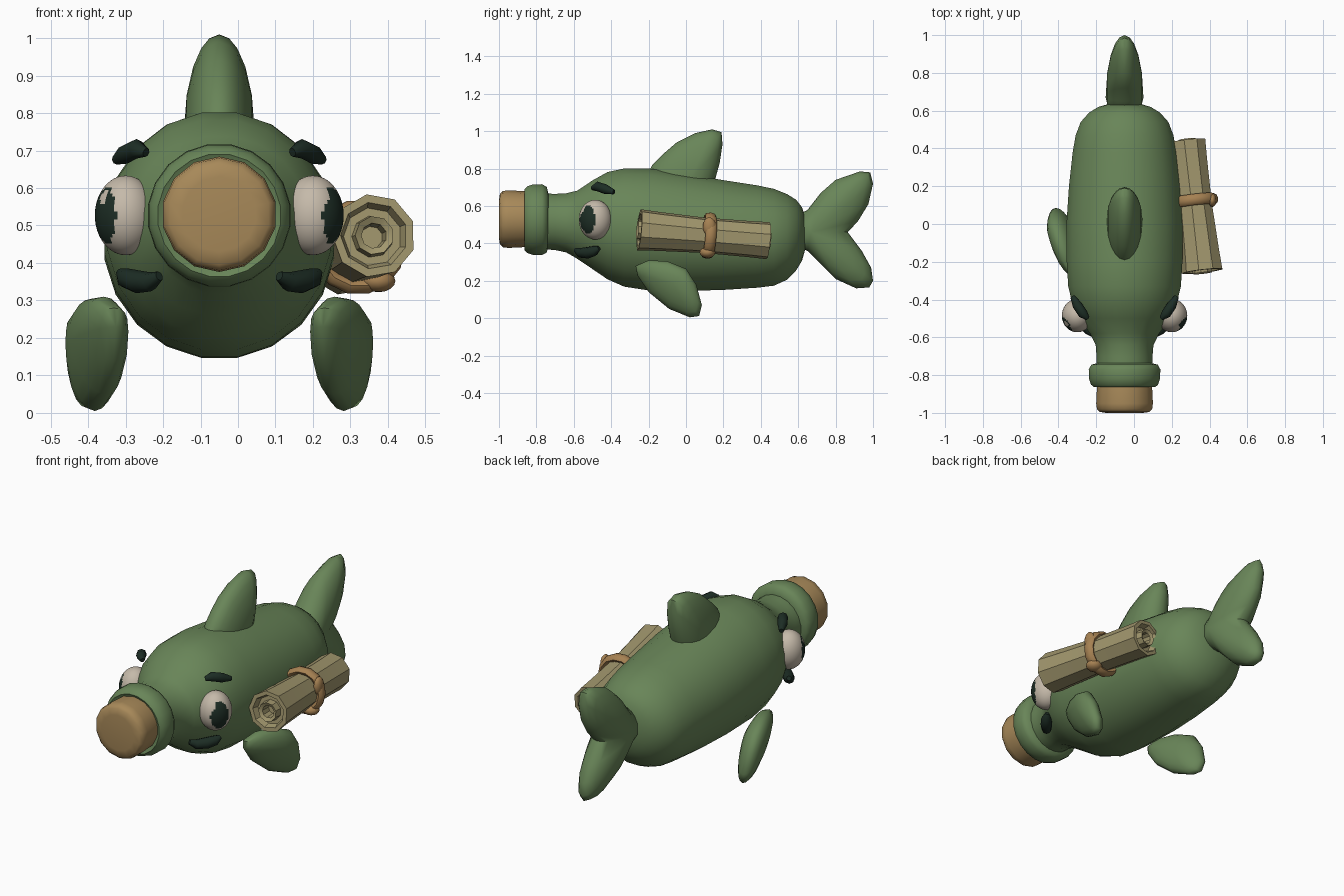
import bpy, bmesh, math
from mathutils import Matrix, Vector

if "Cube" in bpy.data.objects:
    bpy.data.objects.remove(bpy.data.objects["Cube"], do_unlink=True)

CX = -0.05  # centre line of the fish


def material(name, rgb):
    m = bpy.data.materials.new(name)
    m.use_nodes = True
    m.diffuse_color = (*rgb, 1)
    bsdf = m.node_tree.nodes["Principled BSDF"]
    bsdf.inputs["Base Color"].default_value = (*rgb, 1)
    bsdf.inputs["Roughness"].default_value = 0.8
    return m


GREEN = material("bottle green", (0.14, 0.235, 0.098))
CORK = material("cork brown", (0.39, 0.25, 0.10))
PAPER = material("parchment", (0.36, 0.31, 0.155))
ROPE = material("rope tan", (0.38, 0.22, 0.085))
WHITE = material("eye white", (0.56, 0.49, 0.40))
DARK = material("dark green", (0.012, 0.026, 0.018))


def finish(bm, name, mats, angle=50):
    bmesh.ops.recalc_face_normals(bm, faces=bm.faces)
    mesh = bpy.data.meshes.new(name)
    bm.to_mesh(mesh)
    bm.free()
    for m in mats:
        mesh.materials.append(m)
    ob = bpy.data.objects.new(name, mesh)
    bpy.context.collection.objects.link(ob)
    bpy.ops.object.select_all(action='DESELECT')
    ob.select_set(True)
    bpy.context.view_layer.objects.active = ob
    bpy.ops.object.shade_smooth_by_angle(angle=math.radians(angle))
    return ob


def bridge(bm, a, b):
    for i in range(len(a)):
        j = (i + 1) % len(a)
        bm.faces.new((a[i], a[j], b[j], b[i]))


def lathe(name, rows, mat, segs=20, matrix=Matrix.Translation((CX, 0, 0)), angle=50):
    """Rows are (y, centre z, radius x, radius z); both ends are capped."""
    bm = bmesh.new()
    rings = []
    for y, zc, rx, rz in rows:
        ring = []
        for i in range(segs):
            a = math.tau * (i + 0.5) / segs
            ring.append(bm.verts.new((rx * math.cos(a), y, zc + rz * math.sin(a))))
        rings.append(ring)
    for a, b in zip(rings, rings[1:]):
        bridge(bm, a, b)
    bm.faces.new(rings[0])
    bm.faces.new(rings[-1])
    bm.transform(matrix)
    return finish(bm, name, [mat], angle)


def fin(name, outline, root, thick, place):
    """Pillow-shaped fin: outline in (y, z), swelling towards the root."""
    bm = bmesh.new()

    def ring(s, h):
        return [bm.verts.new(place(h, root[0] + (y - root[0]) * s, root[1] + (z - root[1]) * s))
                for y, z in outline]
    edge = ring(1, 0)
    for side in (1, -1):
        last = edge
        for s in (0.96, 0.86, 0.68, 0.4):
            new = ring(s, side * thick * math.sqrt(1 - s * s))
            bridge(bm, last, new)
            last = new
        tip = bm.verts.new(place(side * thick, *root))
        for i in range(len(last)):
            bm.faces.new((last[i], last[(i + 1) % len(last)], tip))
    return finish(bm, name, [GREEN], 60)


def ellipsoid(name, centre, radii, mat):
    bm = bmesh.new()
    bmesh.ops.create_uvsphere(bm, u_segments=12, v_segments=8, radius=1)
    bm.transform(Matrix.Translation(centre) @ Matrix.Diagonal((*radii, 1)))
    return finish(bm, name, [mat])


def tube(name, points, radii, mat, segs=8):
    """Tapered tube through a few points."""
    bm = bmesh.new()
    pts = [Vector(p) for p in points]
    rings = []
    for i, (p, r) in enumerate(zip(pts, radii)):
        t = (pts[min(i + 1, len(pts) - 1)] - pts[max(i - 1, 0)]).normalized()
        u = t.cross(Vector((0, 0, 1))).normalized()
        v = u.cross(t)
        rings.append([bm.verts.new(p + r * (u * math.cos(k * math.tau / segs) + v * math.sin(k * math.tau / segs)))
                      for k in range(segs)])
    for a, b in zip(rings, rings[1:]):
        bridge(bm, a, b)
    bm.faces.new(rings[0])
    bm.faces.new(rings[-1])
    return finish(bm, name, [mat])


# Bottle body, lip and cork
body = [(-0.80, 0.52, 0.15, 0.15), (-0.70, 0.515, 0.15, 0.152), (-0.64, 0.51, 0.155, 0.16),
        (-0.58, 0.50, 0.185, 0.185), (-0.50, 0.50, 0.245, 0.24), (-0.42, 0.495, 0.28, 0.29),
        (-0.33, 0.485, 0.302, 0.32), (-0.20, 0.475, 0.31, 0.33), (0.02, 0.458, 0.31, 0.315),
        (0.20, 0.445, 0.298, 0.297), (0.38, 0.437, 0.278, 0.277), (0.47, 0.433, 0.262, 0.262),
        (0.54, 0.435, 0.235, 0.232), (0.59, 0.445, 0.19, 0.19), (0.62, 0.45, 0.14, 0.145),
        (0.64, 0.455, 0.07, 0.08)]
lathe("bottle_body", body, GREEN)
lip = [(-0.735, 0.14), (-0.745, 0.178), (-0.77, 0.192), (-0.82, 0.19), (-0.85, 0.18), (-0.863, 0.165), (-0.85, 0.14)]
lathe("bottle_lip", [(y, 0.527, r, r) for y, r in lip], GREEN)
cork = [(-0.80, 0.145), (-0.87, 0.15), (-0.95, 0.154), (-0.98, 0.15), (-0.995, 0.135), (-1.0, 0.10)]
lathe("cork", [(y, 0.53, r, r) for y, r in cork], CORK, 14)

# Dorsal and tail fins
fin("dorsal_fin", [(-0.22, 0.74), (-0.18, 0.82), (-0.12, 0.88), (-0.05, 0.94), (0.05, 0.99), (0.14, 1.01),
                   (0.19, 0.995), (0.195, 0.93), (0.18, 0.83), (0.15, 0.72), (0.10, 0.62), (-0.08, 0.62)],
    (0.02, 0.74), 0.095, lambda h, y, z: (CX + h, y, z))
fin("tail_fin", [(0.58, 0.54), (0.65, 0.58), (0.72, 0.67), (0.80, 0.74), (0.93, 0.785), (0.985, 0.78), (1.0, 0.72),
                 (0.975, 0.61), (0.92, 0.52), (0.865, 0.46), (0.94, 0.36), (0.99, 0.27), (1.0, 0.20),
                 (0.98, 0.165), (0.91, 0.16), (0.80, 0.21), (0.71, 0.30), (0.65, 0.36), (0.58, 0.39)],
    (0.67, 0.46), 0.1, lambda h, y, z: (CX + h, y, z))

FIN = [(-0.27, 0.28), (-0.2, 0.31), (-0.1, 0.305), (0, 0.265), (0.055, 0.18), (0.085, 0.07), (0.07, 0.012),
       (0.02, 0.005), (-0.09, 0.05), (-0.2, 0.14), (-0.26, 0.23)]

for side, label in ((1, "left"), (-1, "right")):
    # Side fins sweep outward towards the back
    fin(label + "_side_fin", FIN, (-0.07, 0.19), 0.07,
        lambda h, y, z: (CX + side * (0.325 + 0.32 * y + 0.15 * z + h), y, z))

    # Eye with pupil and highlight chosen by direction
    bm = bmesh.new()
    bmesh.ops.create_uvsphere(bm, u_segments=48, v_segments=32, radius=1)
    glint = Vector((0.36, -0.81, 0.46) if side > 0 else (0.72, -0.52, 0.46))
    for f in bm.faces:
        n = f.calc_center_median().normalized()
        n.x *= side
        az = math.degrees(math.atan2(n.y, n.x))
        pupil = ((az + 36) / 36) ** 2 + (n.z / 0.72) ** 2 < 1
        f.material_index = int(pupil and (n - glint).length > 0.2)
    bm.transform(Matrix.Translation((CX + side * 0.25, -0.485, 0.527)) @ Matrix.Diagonal((0.082, 0.088, 0.106, 1)))
    finish(bm, label + "_eye", [WHITE, DARK])

    # Brow above and curved cheek mark below the eye
    brow = [(0.195, -0.50, 0.695), (0.22, -0.475, 0.705), (0.25, -0.43, 0.69), (0.275, -0.385, 0.675)]
    mark = [(0.16, -0.59, 0.365), (0.185, -0.565, 0.35), (0.22, -0.525, 0.35), (0.25, -0.49, 0.36), (0.265, -0.465, 0.375)]
    tube(label + "_brow", [(CX + side * x, y, z) for x, y, z in brow], (0.012, 0.026, 0.026, 0.013), DARK)
    tube(label + "_cheek_mark", [(CX + side * x, y, z) for x, y, z in mark], (0.013, 0.026, 0.031, 0.027, 0.012), DARK)

# Rolled scroll with recessed ends, slung along the left side
front, back = Vector((0.363, -0.25, 0.473)), Vector((0.283, 0.44, 0.415))
axis = back - front
length = axis.length
turn = Matrix.Translation(front) @ Vector((0, 1, 0)).rotation_difference(axis).to_matrix().to_4x4()
roll = [(0.06, 0.03), (0.0, 0.034), (-0.01, 0.052), (0.035, 0.056), (0.035, 0.078), (0, 0.09), (0.0, 0.112)]
rows = roll + [(0.1, 0.106), (length / 2, 0.096), (length - 0.1, 0.098)]
rows += [(length - y, r * 0.9) for y, r in reversed(roll)]
lathe("scroll", [(y, 0, r, r) for y, r in rows], PAPER, 9, turn, 35)

# Cord tied round the scroll, with knots
band = []
for i in range(9):
    a = math.tau * i / 8
    band.append((0.375 + 0.03 * math.cos(a), 0.107 + 0.02 * math.sin(a)))
bm = bmesh.new()
rings = []
for k in range(14):
    b = math.tau * k / 14
    rings.append([bm.verts.new((r * math.cos(b), y, r * math.sin(b))) for y, r in band[:-1]])
for k in range(14):
    bridge(bm, rings[k], rings[(k + 1) % 14])
bm.transform(turn)
finish(bm, "scroll_cord", [ROPE])
ellipsoid("cord_knot", (0.415, 0.125, 0.49), (0.022, 0.035, 0.05), ROPE)
ellipsoid("cord_lower_knot", (0.375, 0.115, 0.352), (0.045, 0.042, 0.03), ROPE)
